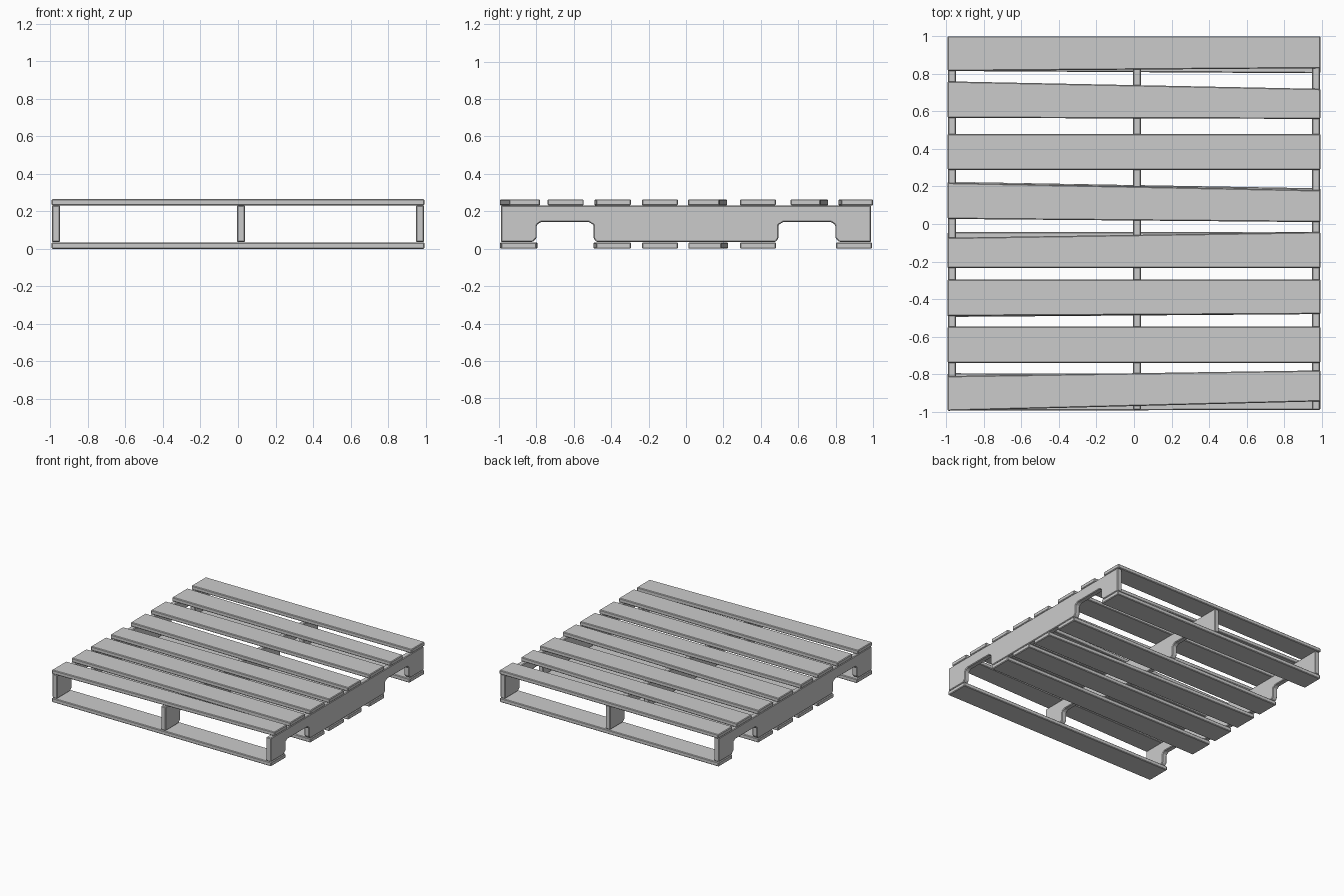
import bpy, bmesh

if "Cube" in bpy.data.objects:
    bpy.data.objects.remove(bpy.data.objects["Cube"])

HALF = 0.993          # half the plank length
BEVEL = 0.005


def prism(name, points, offset):
    """Extrude a closed outline along an offset and soften its edges."""
    bm = bmesh.new()
    face = bm.faces.new([bm.verts.new(p) for p in points])
    geom = bmesh.ops.extrude_face_region(bm, geom=[face])["geom"]
    moved = [g for g in geom if isinstance(g, bmesh.types.BMVert)]
    bmesh.ops.translate(bm, verts=moved, vec=offset)
    bmesh.ops.recalc_face_normals(bm, faces=bm.faces[:])
    mesh = bpy.data.meshes.new(name)
    bm.to_mesh(mesh)
    bm.free()
    obj = bpy.data.objects.new(name, mesh)
    bpy.context.collection.objects.link(obj)
    mod = obj.modifiers.new("edge_bevel", "BEVEL")
    mod.width = BEVEL
    mod.segments = 1
    mod.limit_method = "ANGLE"
    return obj


def plank(name, y_left, y_right, z0, z1):
    """Slightly crooked plank: (low, high) y at the left and right ends."""
    pts = [(-HALF, y_left[0], z0), (HALF, y_right[0], z0),
           (HALF, y_right[1], z0), (-HALF, y_left[1], z0)]
    prism(name, pts, (0, 0, z1 - z0))


# Deck planks
top = [
    ((0.815, 1.0), (0.83, 1.0)),
    ((0.565, 0.76), (0.56, 0.72)),
    ((0.288, 0.48), (0.288, 0.48)),
    ((0.027, 0.22), (0.01, 0.18)),
    ((-0.235, -0.073), (-0.235, -0.043)),
    ((-0.49, -0.295), (-0.48, -0.295)),
    ((-0.74, -0.547), (-0.74, -0.547)),
    ((-0.995, -0.81), (-0.945, -0.78)),
]
for i, (left, right) in enumerate(top):
    plank(f"deck_plank_{i + 1}", left, right, 0.231, 0.264)

# Bottom planks
bottom = [
    ((0.815, 0.995), (0.803, 0.995)),
    ((0.288, 0.48), (0.288, 0.48)),
    ((0.027, 0.225), (0.012, 0.19)),
    ((-0.235, -0.043), (-0.235, -0.043)),
    ((-0.495, -0.295), (-0.48, -0.295)),
    ((-0.995, -0.795), (-0.99, -0.80)),
]
for i, (left, right) in enumerate(bottom):
    plank(f"bottom_plank_{i + 1}", left, right, 0.0, 0.034)

# Notched stringers: half outline (y, z), mirrored front to back
half = [(0.48, 0.036), (0.495, 0.058), (0.495, 0.127), (0.52, 0.143),
        (0.775, 0.143), (0.798, 0.127), (0.798, 0.058), (0.82, 0.036),
        (0.99, 0.036), (0.99, 0.231)]
outline = half + [(-y, z) for y, z in reversed(half)]
for name, x0, x1 in (("left_stringer", -0.991, -0.948),
                     ("middle_stringer", -0.005, 0.037),
                     ("right_stringer", 0.948, 0.991)):
    prism(name, [(x0, y, z) for y, z in outline], (x1 - x0, 0, 0))
